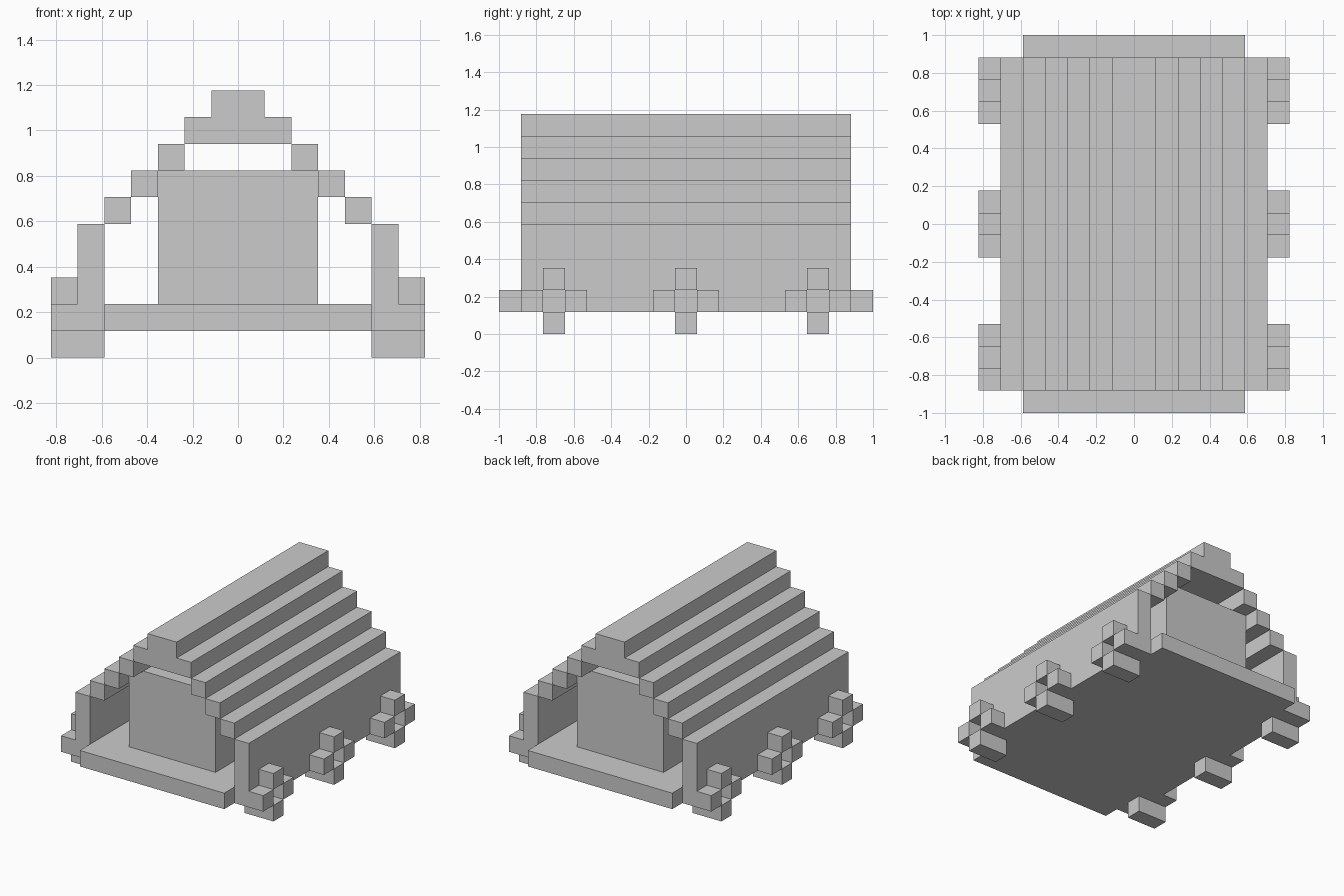
import bpy, bmesh

if "Cube" in bpy.data.objects:
    bpy.data.objects.remove(bpy.data.objects["Cube"])

U = 2 / 17  # one block of the grid


def prism(name, profile, y0, y1):
    """Extrude an (x, z) outline along y; coordinates in blocks."""
    bm = bmesh.new()
    face = bm.faces.new([bm.verts.new((x * U, y0 * U, z * U)) for x, z in profile])
    ext = bmesh.ops.extrude_face_region(bm, geom=[face])
    new = [g for g in ext["geom"] if isinstance(g, bmesh.types.BMVert)]
    bmesh.ops.translate(bm, verts=new, vec=(0, (y1 - y0) * U, 0))
    bmesh.ops.recalc_face_normals(bm, faces=bm.faces)
    mesh = bpy.data.meshes.new(name)
    bm.to_mesh(mesh)
    bm.free()
    ob = bpy.data.objects.new(name, mesh)
    bpy.context.collection.objects.link(ob)
    return ob


def box(name, x0, x1, y0, y1, z0, z1):
    return prism(name, [(x0, z0), (x1, z0), (x1, z1), (x0, z1)], y0, y1)


def mirrored(ob):
    ob.modifiers.new("mirror", "MIRROR").use_axis[0] = True


# Floor slab and solid inner body
box("floor", -5, 5, -8.5, 8.5, 1, 2)
box("inner_body", -3, 3, -6.5, 6.5, 2, 7)

# Side walls and stepped roof
mirrored(box("side_wall", 5, 6, -7.5, 7.5, 1, 5))
for i in range(3):
    mirrored(box(f"roof_step_{i + 1}", 4 - i, 5 - i, -7.5, 7.5, 5 + i, 6 + i))
prism("roof_ridge", [(-2, 8), (2, 8), (2, 9), (1, 9), (1, 10), (-1, 10), (-1, 9), (-2, 9)],
      -7.5, 7.5)

# Wheels: four blocks around an open hub, the lowest reaching under the wall
for name, y in (("front", -6), ("middle", 0), ("back", 6)):
    mirrored(box(name + "_wheel_foot", 5, 7, y - 0.5, y + 0.5, 0, 1))
    mirrored(box(name + "_wheel_top", 6, 7, y - 0.5, y + 0.5, 2, 3))
    mirrored(box(name + "_wheel_fore", 6, 7, y - 1.5, y - 0.5, 1, 2))
    mirrored(box(name + "_wheel_aft", 6, 7, y + 0.5, y + 1.5, 1, 2))
